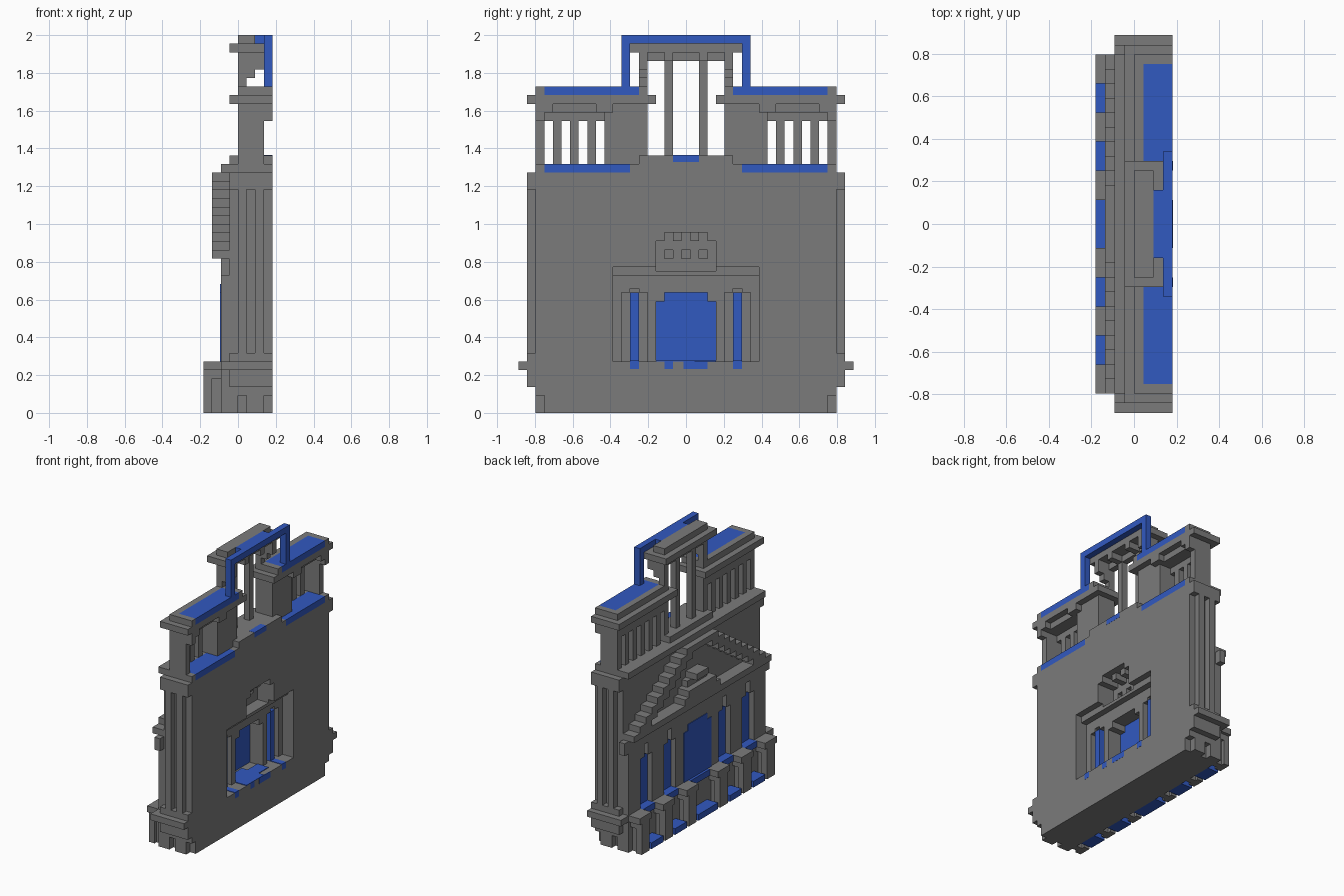
import bpy, bmesh

U = 2 / 44  # building block size

cube = bpy.data.objects.get("Cube")
if cube:
    bpy.data.objects.remove(cube, do_unlink=True)


def material(name, rgb):
    m = bpy.data.materials.new(name)
    m.use_nodes = True
    m.diffuse_color = (*rgb, 1)
    m.node_tree.nodes["Principled BSDF"].inputs["Base Color"].default_value = (*rgb, 1)
    return m


GREY = material("stone_grey", (0.198, 0.198, 0.198))
BLUE = material("deep_blue", (0.031, 0.1, 0.53))


def blocks(name, boxes, mat=GREY, mirror=False):
    """One object from boxes (x0, x1, y0, y1, z0, z1) in block units."""
    boxes = list(boxes)
    if mirror:
        boxes += [(a, b, -d, -c, e, f) for a, b, c, d, e, f in boxes]
    bm = bmesh.new()
    for a, b, c, d, e, f in boxes:
        vs = bmesh.ops.create_cube(bm, size=1)["verts"]
        for v in vs:
            v.co.x = ((b if v.co.x > 0 else a) - 4) * U
            v.co.y = (d if v.co.y > 0 else c) * U
            v.co.z = (f if v.co.z > 0 else e) * U
    me = bpy.data.meshes.new(name)
    bm.to_mesh(me)
    bm.free()
    me.materials.append(mat)
    ob = bpy.data.objects.new(name, me)
    bpy.context.scene.collection.objects.link(ob)
    return ob


def carve(ob, boxes):
    """Cut boxes out of a solid one at a time."""
    for box in boxes:
        cutter = blocks("cutter", [box])
        cutter.hide_render = True
        mod = ob.modifiers.new("carve", "BOOLEAN")
        mod.operation, mod.solver, mod.object = "DIFFERENCE", "EXACT", cutter
        bpy.context.view_layer.objects.active = ob
        bpy.ops.object.modifier_apply(modifier=mod.name)
        bpy.data.objects.remove(cutter, do_unlink=True)


# Main wall with the rear recess, door passage and window pockets
wall = blocks("main_wall", [(3, 8, -17.5, 17.5, 6, 28)])
cuts = [(6, 9, -8.5, 8.5, 6, 16), (7, 9, -8.5, 8.5, 15.5, 17),
        (3.5, 8.5, -3.5, 3.5, 6, 13), (3.5, 8.5, -2.5, 2.5, 12.5, 14),
        (5, 9, -3.5, 3.5, 16.5, 20), (7, 9, -2.5, 2.5, 19.5, 21)]
for s in (-1, 1):
    cuts += [(5, 8.5, s * 6 - 1.5, s * 6 + 1.5, 6, 14),
             (5, 8.5, s * 6 - 0.5, s * 6 + 0.5, 13.5, 14.5)]
for y in (-2, 0, 2):
    cuts += [(5, 9, y - 0.5, y + 0.5, 19.5, 21), (4, 8, y - 0.5, y + 0.5, 18, 19)]
carve(wall, cuts)

# Blue glazing on the rear side
blocks("rear_door_pane", [(3.5, 3.65, -3.5, 3.5, 6, 13), (3.5, 3.65, -2.5, 2.5, 13, 14)], BLUE)
blocks("rear_window_post", [(5, 6, 5.5, 6.5, 6, 14)], BLUE, True)
blocks("rear_floor_inlay", [(4, 8, -3.5, 1, 6, 6.1), (5, 7, 1, 3.5, 6, 6.1),
                            (7.9, 8.02, -0.3, 2.5, 5.1, 6.05),
                            (7.9, 8.02, -2.5, -1.5, 5.1, 6.05)], BLUE)
blocks("rear_sill_inlay", [(6, 8.02, 5.5, 6.5, 5.1, 6.08)], BLUE, True)

# Fluted strips on the two ends
blocks("end_flutes", [(3, 8, 17.5, 18.5, 6, 7), (3, 8, 17.5, 18.5, 26, 28),
                      (4, 5, 17.5, 18.5, 7, 26), (6, 7, 17.5, 18.5, 7, 26)], mirror=True)

# Base with stepped ends
blocks("base", [(2, 8, -16.5, 16.5, 0, 5), (3, 8, -17.5, 17.5, 2, 3),
                (3, 8, -18.5, 18.5, 3, 5), (3, 8, -19.5, 19.5, 5, 6)])
blocks("base_end_feet", [(2, 4, 16.5, 17.5, 0, 2), (5, 7, 16.5, 17.5, 0, 2),
                         (2, 3, 16.5, 17.5, 2, 5), (2, 3, 17.5, 19.5, 5, 6)], mirror=True)

# Pedestals with pilasters above, and blue bays between them
columns = (4, 10, 16)
for n, y in enumerate(columns):
    blocks(f"pedestal_{n}", [(0, 3, y - 1.5, y + 1.5, 5, 6), (0, 2, y - 1, y + 1, 4, 5),
                             (0, 1, y - 1, y + 1, 0, 4),
                             (1, 2, y - 0.5, y + 0.5, 0, 4)], mirror=True)
    blocks(f"pilaster_{n}", [(2, 3, y - 1.5, y + 1.5, 6, 16)], mirror=True)
bays = [(-2.5, 2.5)] + [(s * c - 1.5, s * c + 1.5) for s in (-1, 1) for c in (7, 13)]
blocks("ground_step", [(0, 2, a, b, 0, 1) for a, b in bays], BLUE)
blocks("bay_ledge", [(1.5, 3, a, b, 5, 6) for a, b in bays], BLUE)
blocks("front_door", [(1.9, 3, -3.5, 3.5, 6, 14), (1.9, 3, -2.5, 2.5, 14, 15)], BLUE)
blocks("front_window", [(2.85, 3, c - 1.5, c + 1.5, 6, 14) for c in (7, 13)], BLUE, True)
blocks("window_head", [(2, 3, c + s - 0.5, c + s + 0.5, 14, 16)
                       for c in (7, 13) for s in (-1, 1)], mirror=True)

# Entablature and stepped pediment
blocks("entablature", [(2, 3, -2.5, 2.5, 15, 16), (2, 3, -18.5, 18.5, 16, 18),
                       (1, 3, -17.5, 17.5, 18, 19)])
blocks("raking_cornice", [(1, 3, max(0, 14.5 - 1.5 * i), 17.5 - 1.5 * i, 18 + i, 19 + i)
                          for i in range(1, 9)], mirror=True)
blocks("pediment_peak", [(1, 3, -4, 4, 27, 28)])
blocks("pediment_ornament", [(1, 3, -4.5, 4.5, 19, 20), (1, 3, -3.5, 3.5, 20, 21),
                             (2, 3, -2.5, 2.5, 21, 22), (1, 3, -1.5, 1.5, 22, 23)])

# Balcony floor
blocks("balcony_floor", [(2, 5, -17.5, 17.5, 28, 29), (5, 8, -6.5, 6.5, 28, 29),
                         (3, 8, -5.5, 5.5, 29, 30)])
blocks("balcony_floor_end", [(5, 8, 16.5, 17.5, 28, 29)], mirror=True)
blocks("balcony_inlay", [(5, 8, 6.5, 16.5, 28, 29)], BLUE, True)
blocks("centre_inlay", [(7, 8.02, -1.5, 1.5, 29.2, 30.02)], BLUE)

# Upper wings with colonnades and roofs
blocks("wing_block", [(5, 7, 4.5, 9.5, 29, 34), (4, 7, 16.5, 17.5, 29, 34)], mirror=True)
blocks("wing_columns", [(4, 5, y - 0.5, y + 0.5, 29, 34) for y in range(5, 16, 2)], mirror=True)
blocks("wing_lintel", [(4, 5, 9.5, 16.5, 34, 36), (4, 7, 4.5, 9.5, 34, 36),
                       (4, 8, 16.5, 17.5, 34, 36), (5, 7, 9.5, 16.5, 35, 36),
                       (7, 8, 8.5, 10.5, 35, 36), (7, 8, 15.5, 16.5, 35, 36)], mirror=True)
blocks("wing_cornice", [(3, 8, 3.5, 18.5, 36, 37)], mirror=True)
blocks("wing_roof", [(4, 5, 4.5, 17.5, 37, 38), (5, 8, 4.5, 5.5, 37, 38),
                     (5, 8, 16.5, 17.5, 37, 38)], mirror=True)
blocks("wing_roof_inlay", [(5, 8, 5.5, 16.5, 37, 38)], BLUE, True)

# Central portico
blocks("portico_columns", [(4, 5, 1.5, 2.5, 30, 41)], mirror=True)
blocks("portico_bracket", [(4, 5 + i, 4.5, 5.5, 38 + i, 39 + i) for i in range(3)], mirror=True)
blocks("portico_beam", [(4, 5, -5.5, 5.5, 41, 42)])
blocks("portico_cross_beams", [(5, 7, 1.5, 2.5, 41, 42), (5, 7, 4.5, 5.5, 41, 42)], mirror=True)
blocks("portico_cornice", [(3, 7, -6.5, 6.5, 42, 43)])
blocks("portico_cap", [(4, 6, -5.5, 5.5, 43, 44)])
blocks("portico_inlay", [(6, 7, -3.5, 3.5, 43, 44)], BLUE)

# Blue frame behind the portico
blocks("rear_frame_posts", [(7, 8, 6.5, 7.5, 38, 43)], BLUE, True)
blocks("rear_frame_bar", [(7, 8, -7.5, 7.5, 43, 44)], BLUE)
